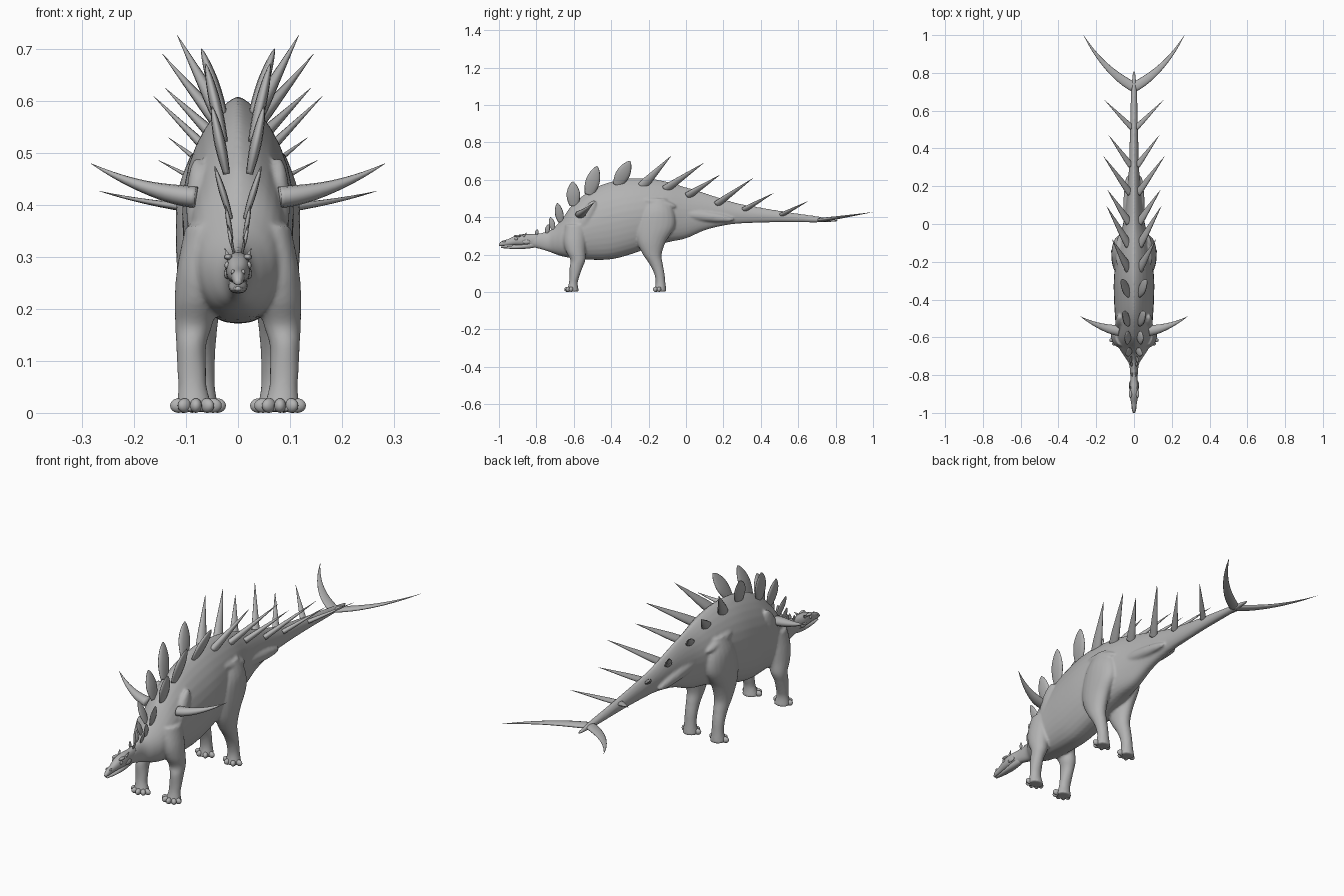
import bpy, bmesh
from math import sin, cos, pi
from mathutils import Vector, Matrix

cube = bpy.data.objects.get("Cube")
if cube:
    bpy.data.objects.remove(cube, do_unlink=True)

hide = bpy.data.materials.new("grey_hide")
GREY = (0.45, 0.45, 0.45, 1)
hide.use_nodes = True
hide.diffuse_color = GREY
hide.node_tree.nodes["Principled BSDF"].inputs["Base Color"].default_value = GREY


def finish(bm, name, mirror=False):
    bmesh.ops.recalc_face_normals(bm, faces=bm.faces)
    mesh = bpy.data.meshes.new(name)
    bm.to_mesh(mesh)
    bm.free()
    mesh.materials.append(hide)
    mesh.polygons.foreach_set("use_smooth", [True] * len(mesh.polygons))
    obj = bpy.data.objects.new(name, mesh)
    bpy.context.collection.objects.link(obj)
    if mirror:
        obj.modifiers.new("mirror", 'MIRROR').use_mirror_merge = False
    return obj


def spline(stations, steps=5):
    """Catmull-Rom blend of equal-length tuples."""
    pts = [Vector(s) for s in stations]
    pts = [pts[0]] + pts + [pts[-1]]
    out = []
    for a, b, c, d in zip(pts, pts[1:], pts[2:], pts[3:]):
        for i in range(steps):
            t = i / steps
            out.append((b * 2 + (c - a) * t + (a * 2 - b * 5 + c * 4 - d) * t * t
                        + (b * 3 - a - c * 3 + d) * t ** 3) / 2)
    return out + [pts[-1]]


def skin(bm, rings):
    loops = [[bm.verts.new(p) for p in ring] for ring in rings]
    n = len(loops[0])
    for a, b in zip(loops, loops[1:]):
        for i in range(n):
            bm.faces.new((a[i], a[(i + 1) % n], b[(i + 1) % n], b[i]))
    bm.faces.new(loops[0])
    bm.faces.new(loops[-1])


def trunk(bm, stations, peak=1.45, n=32):
    """Upright sections (y, top, bottom, half width), peaked above, full below."""
    rings = []
    for y, top, low, w in spline(stations):
        mid = low + (top - low) * 0.47
        ring = []
        for i in range(n):
            a = 2 * pi * i / n
            s, c = sin(a), cos(a)
            x = w * abs(s) ** (peak if c > 0 else 0.8) * (1 if s > 0 else -1)
            ring.append((x, y, mid + c * (top - mid if c > 0 else mid - low)))
        rings.append(ring)
    skin(bm, rings)


def limb(bm, side, stations, n=20):
    """Level sections (x, y, z, x radius, y radius)."""
    skin(bm, [[(side * (x + rx * cos(2 * pi * i / n)), y + ry * sin(2 * pi * i / n), z)
               for i in range(n)] for x, y, z, rx, ry in spline(stations)])


def blob(bm, centre, size, turn=Matrix()):
    m = Matrix.Translation(centre) @ turn @ Matrix.Diagonal((*size, 1))
    bmesh.ops.create_uvsphere(bm, u_segments=16, v_segments=10, radius=1, matrix=m)


CONE = [(0, 1), (0.2, 0.9), (0.5, 0.58), (0.8, 0.25), (1, 0.02)]
LEAF = [(0, 0.6), (0.25, 0.92), (0.5, 1), (0.75, 0.75), (0.92, 0.38), (1, 0.06)]


def horn(bm, base, tip, width, thick, shape=CONE, bend=(0, 0, 0), n=12):
    """Flattened spike from base to tip, bowed sideways by bend."""
    base, tip, bend = Vector(base), Vector(tip), Vector(bend)
    rings = []
    for t, k in spline(shape, 4):
        d = (tip - base + bend * 4 * (1 - 2 * t)).normalized()
        u = (Vector((0, 1, 0)) - d * d.y).normalized()
        v = d.cross(u)
        c = base.lerp(tip, t) + bend * 4 * t * (1 - t)
        rings.append([c + u * cos(2 * pi * i / n) * k * width / 2
                      + v * sin(2 * pi * i / n) * k * thick / 2 for i in range(n)])
    skin(bm, rings)


# Body: neck, torso and tail fused with the four legs
bm = bmesh.new()
trunk(bm, [(-.86, .300, .245, .018), (-.80, .312, .235, .020), (-.74, .325, .218, .027),
           (-.70, .350, .203, .052), (-.66, .395, .190, .076), (-.60, .475, .180, .092),
           (-.50, .550, .172, .100), (-.40, .590, .175, .106), (-.30, .608, .200, .107),
           (-.20, .606, .235, .098), (-.10, .590, .265, .082), (0, .560, .287, .058),
           (.10, .530, .330, .042), (.20, .497, .355, .033), (.30, .470, .367, .027),
           (.50, .435, .373, .021), (.70, .405, .372, .016), (.81, .386, .376, .006)])
for s in (1, -1):
    limb(bm, s, [(.05, -.15, .50, .040, .055), (.065, -.155, .43, .050, .092),
                 (.072, -.165, .35, .048, .105), (.073, -.185, .27, .044, .078),
                 (.072, -.18, .20, .037, .050), (.072, -.16, .15, .031, .036),
                 (.072, -.143, .10, .028, .028), (.072, -.136, .05, .028, .026),
                 (.072, -.138, .002, .036, .034)])
    limb(bm, s, [(.065, -.59, .36, .036, .055), (.075, -.595, .28, .042, .060),
                 (.08, -.59, .22, .042, .053), (.085, -.578, .17, .036, .040),
                 (.09, -.588, .13, .029, .035), (.089, -.597, .08, .028, .026),
                 (.087, -.603, .045, .028, .024), (.083, -.606, .002, .038, .034)])
    # Shoulder blade, hip crest and tail flank muscles
    blob(bm, (s * .078, -.53, .40), (.022, .035, .10), Matrix.Rotation(-.45, 4, 'X'))
    blob(bm, (s * .070, -.15, .475), (.028, .10, .025), Matrix.Rotation(-.2, 4, 'X'))
    blob(bm, (s * .035, .06, .41), (.022, .20, .028), Matrix.Rotation(-.12, 4, 'X'))
body = finish(bm, "body")
remesh = body.modifiers.new("fuse", 'REMESH')
remesh.mode = 'VOXEL'
remesh.voxel_size = 0.006
remesh.use_smooth_shade = True
relax = body.modifiers.new("relax", 'SMOOTH')
relax.factor, relax.iterations = 0.5, 4

# Head: skull with beak, and lower jaw
bm = bmesh.new()
trunk(bm, [(-1, .258, .246, .005), (-.985, .272, .246, .011), (-.95, .283, .249, .015),
           (-.91, .302, .250, .022), (-.87, .309, .248, .024), (-.83, .309, .245, .020),
           (-.79, .312, .240, .018)], 0.8, 20)
finish(bm, "skull")
bm = bmesh.new()
trunk(bm, [(-.988, .243, .235, .006), (-.94, .246, .231, .013), (-.88, .256, .230, .018),
           (-.83, .270, .234, .017), (-.80, .280, .240, .014)], 0.8, 20)
finish(bm, "lower_jaw")

# Eyes, brows, cheeks and nostril rims
bm = bmesh.new()
blob(bm, (.021, -.908, .284), (.005, .009, .007))
finish(bm, "eyes", True)
bm = bmesh.new()
blob(bm, (.019, -.900, .300), (.008, .020, .006))
blob(bm, (.021, -.855, .268), (.006, .022, .011))
blob(bm, (.010, -.972, .271), (.004, .009, .005))
horn(bm, (.018, -.87, .298), (.026, -.85, .318), .014, .010)
finish(bm, "brows_and_cheeks", True)

# Toes fan out from the front of every foot
for name, x, y, count in (("front_toes", .081, -.608, 5), ("hind_toes", .073, -.138, 4)):
    bm = bmesh.new()
    for i in range(count):
        a = -1.35 + 2.7 * i / (count - 1)
        turn = Matrix.Rotation(a, 4, 'Z')
        blob(bm, (x + .034 * sin(a), y - .026 * cos(a), .014), (.0115, .017, .014), turn)
    finish(bm, name, True)

# Paired plates along the neck and shoulders
plates = [((.008, -.80, .305), (.013, -.795, .335), .018),
          ((.010, -.745, .315), (.020, -.735, .362), .025),
          ((.012, -.71, .335), (.024, -.725, .400), .032),
          ((.014, -.67, .375), (.045, -.688, .475), .045),
          ((.022, -.60, .460), (.050, -.605, .590), .072),
          ((.026, -.52, .520), (.062, -.475, .672), .075),
          ((.026, -.37, .570), (.070, -.300, .700), .075)]
bm = bmesh.new()
for base, tip, w in plates:
    horn(bm, base, tip, w, w * .3, LEAF)
finish(bm, "back_plates", True)

# Paired spikes over the hips and down the tail
spikes = [((.030, -.235, .565), (.117, -.080, .727), .055),
          ((.030, -.110, .550), (.145, .095, .690), .048),
          ((.028, .010, .515), (.140, .180, .625), .044),
          ((.022, .165, .470), (.163, .360, .610), .040),
          ((.018, .310, .440), (.134, .470, .530), .034),
          ((.012, .510, .412), (.155, .655, .487), .030)]
bm = bmesh.new()
for base, tip, w in spikes:
    horn(bm, base, tip, w, w * .62)
finish(bm, "back_spikes", True)

# Long curved shoulder spikes and tail-tip spikes
bm = bmesh.new()
horn(bm, (.080, -.565, .415), (.283, -.490, .480), .055, .042, bend=(0, -.012, -.012))
finish(bm, "shoulder_spikes", True)
bm = bmesh.new()
horn(bm, (.002, .725, .385), (.267, 1, .427), .052, .022, bend=(.014, -.024, -.004))
finish(bm, "tail_spikes", True)
